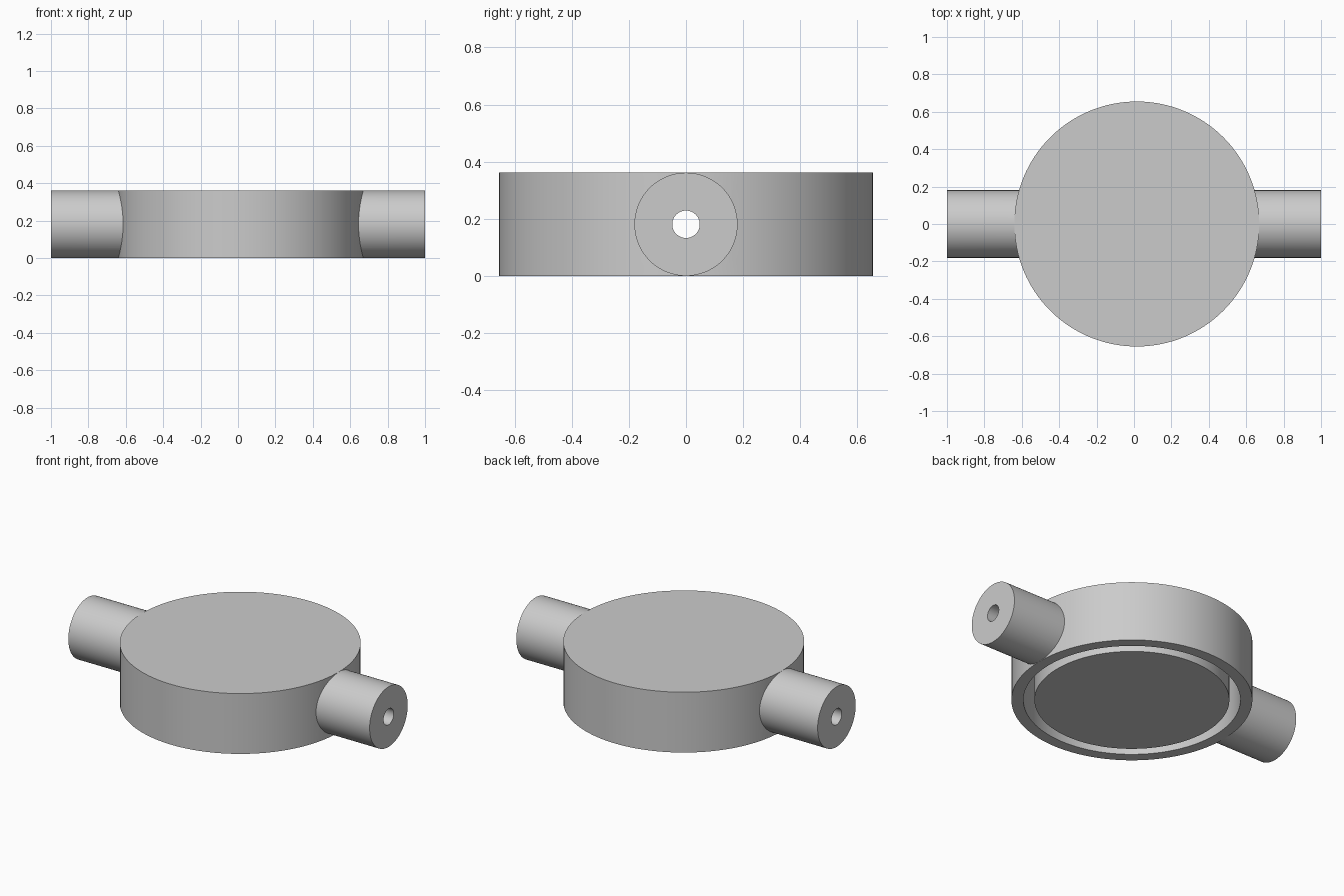
import bpy, math

if "Cube" in bpy.data.objects:
    bpy.data.objects.remove(bpy.data.objects["Cube"])

HEIGHT = 0.362
MID = HEIGHT / 2
CENTRE_X = 0.015

grey = bpy.data.materials.new("plain grey")
grey.use_nodes = True
colour = (0.6, 0.6, 0.6, 1)
grey.diffuse_color = colour
grey.node_tree.nodes["Principled BSDF"].inputs["Base Color"].default_value = colour


def cylinder(name, radius, low, high, along_x=False, sides=128):
    """Cylinder spanning low..high on z, or on x at mid height."""
    centre = (low + high) / 2
    place = (centre, 0, MID) if along_x else (CENTRE_X, 0, centre)
    turn = (0, math.pi / 2, 0) if along_x else (0, 0, 0)
    bpy.ops.mesh.primitive_cylinder_add(vertices=sides, radius=radius,
                                        depth=high - low, location=place, rotation=turn)
    obj = bpy.context.object
    obj.name = name
    obj.data.materials.append(grey)
    return obj


def combine(target, tool, operation):
    """Apply a boolean and remove the tool object."""
    mod = target.modifiers.new(operation.lower(), "BOOLEAN")
    mod.operation = operation
    mod.solver = "EXACT"
    mod.object = tool
    bpy.context.view_layer.objects.active = target
    bpy.ops.object.modifier_apply(modifier=mod.name)
    bpy.data.objects.remove(tool)


def smooth(obj):
    bpy.ops.object.select_all(action="DESELECT")
    obj.select_set(True)
    bpy.context.view_layer.objects.active = obj
    bpy.ops.object.shade_smooth_by_angle(angle=math.radians(30))


# Round housing with a pipe stub on each side, hollowed from below
housing = cylinder("housing", 0.655, 0, HEIGHT)
combine(housing, cylinder("pipe_stubs", MID - 0.0005, -1, 1, True, 96), "UNION")
combine(housing, cylinder("cavity", 0.59, -0.1, 0.3), "DIFFERENCE")

# Inner core, leaving an annular groove inside the housing wall
core = cylinder("inner_core", 0.53, 0, 0.301)

# Straight bore through stubs and core
for part in (housing, core):
    combine(part, cylinder("bore", 0.048, -1.2, 1.2, True, 48), "DIFFERENCE")
    smooth(part)
